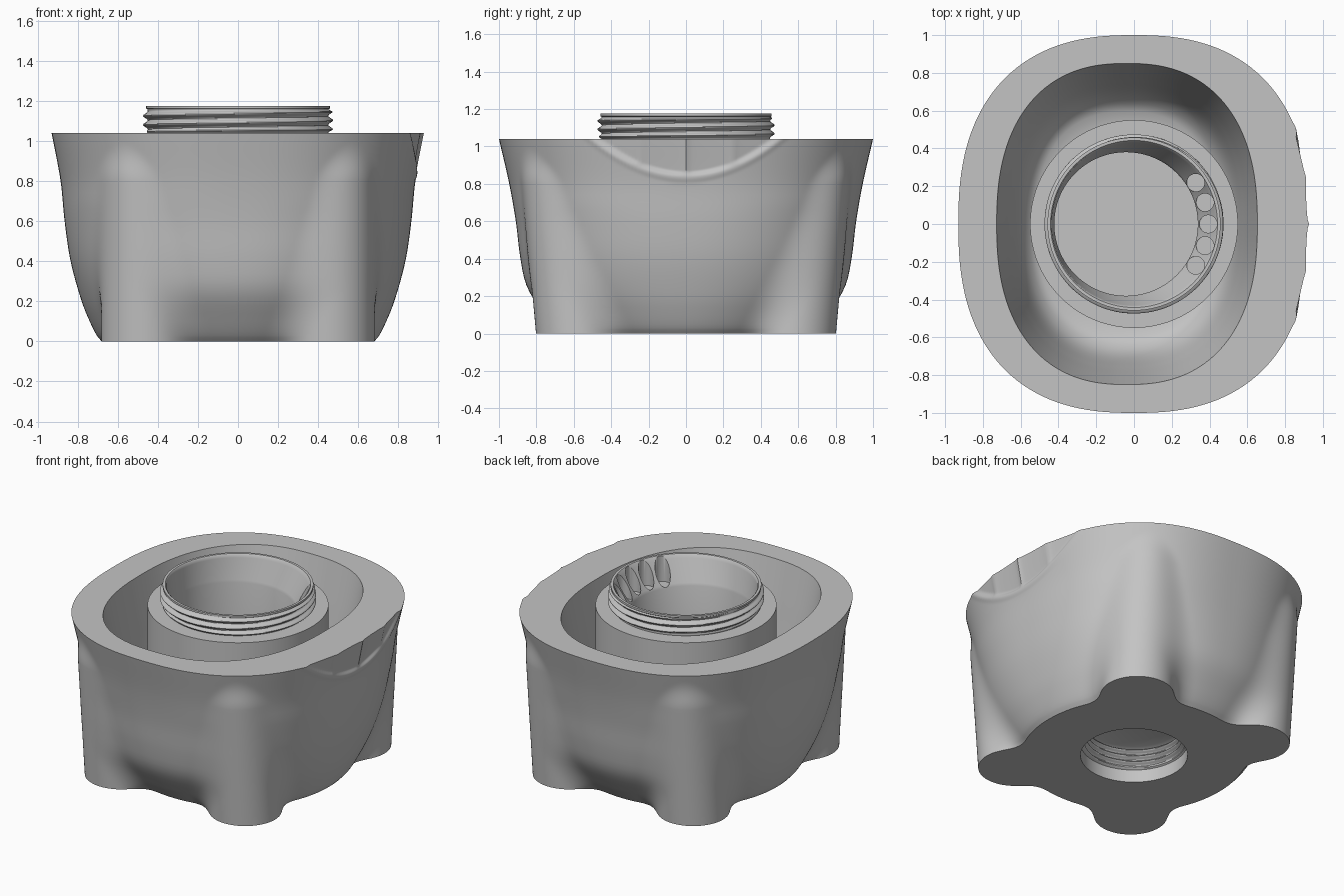
import bpy, bmesh, math

if "Cube" in bpy.data.objects:
    bpy.data.objects.remove(bpy.data.objects["Cube"], do_unlink=True)

SEG = 320
grey = bpy.data.materials.new("plain_grey")
grey.use_nodes = True
COLOR = (0.55, 0.55, 0.55, 1)
grey.diffuse_color = COLOR
grey.node_tree.nodes["Principled BSDF"].inputs["Base Color"].default_value = COLOR


def interp(table, z):
    """Smooth interpolation through a short list of (z, value)."""
    if z <= table[0][0]:
        return table[0][1]
    n = len(table)

    def slope(j):
        (za, va), (zb, vb) = table[max(j - 1, 0)], table[min(j + 1, n - 1)]
        return (vb - va) / (zb - za)
    for i in range(n - 1):
        (z0, v0), (z1, v1) = table[i], table[i + 1]
        if z <= z1:
            t, h = (z - z0) / (z1 - z0), z1 - z0
            a, b = slope(i) * h, slope(i + 1) * h
            return (v0 + a * t + (3 * (v1 - v0) - 2 * a - b) * t ** 2
                    + (a + b - 2 * (v1 - v0)) * t ** 3)
    return table[-1][1]


def smoothstep(v):
    v = max(0, min(1, v))
    return v * v * (3 - 2 * v)


def super_radius(t, a, b, n):
    return (abs(math.cos(t) / a) ** n + abs(math.sin(t) / b) ** n) ** (-1 / n)


def loft(name, rings):
    """Skin closed rings in order and cap both ends."""
    bm = bmesh.new()
    loops = [[bm.verts.new(ring(2 * math.pi * i / SEG)) for i in range(SEG)] for ring in rings]
    for lo, hi in zip(loops, loops[1:]):
        for i in range(SEG):
            j = (i + 1) % SEG
            bm.faces.new((lo[i], lo[j], hi[j], hi[i]))
    bm.faces.new(loops[0])
    bm.faces.new(loops[-1])
    bmesh.ops.recalc_face_normals(bm, faces=bm.faces)
    mesh = bpy.data.meshes.new(name)
    bm.to_mesh(mesh)
    bm.free()
    mesh.materials.append(grey)
    obj = bpy.data.objects.new(name, mesh)
    bpy.context.collection.objects.link(obj)
    return obj


def circle(r, z, cx=0.0):
    return lambda t: (cx + r * math.cos(t), r * math.sin(t), z)


def thread(r, depth, pitch, z, z0, z1):
    """Ring of a helical thread that fades out at z0 and z1."""
    fade = max(0, min(1, (z - z0) / 0.015, (z1 - z) / 0.015))

    def ring(t):
        u = z / pitch - t / (2 * math.pi)
        rr = r + depth * fade * (0.5 - 0.5 * math.cos(2 * math.pi * u))
        return rr * math.cos(t), rr * math.sin(t), z
    return ring


# Outer wall: rounded square bowl blended with four feet
HALF_X = [(0, .68), (.03, .705), (.1, .74), (.2, .78), (.4, .835), (.6, .865), (.8, .885), (1.04, .93)]
HALF_Y = [(0, .68), (.03, .71), (.1, .76), (.25, .85), (.4, .885), (.6, .91), (.8, .945), (1.04, 1)]
TOP = 1.04


def outer(z):
    a, b = interp(HALF_X, z), interp(HALF_Y, z)
    n = 2.05 + 0.4 * min(1, z / 0.7)
    fx, fy = 0.46, 0.58 + 0.09 * z
    fr = 0.222 - 0.03 * smoothstep((z - 0.8) / 0.24)
    k = 0.13 - 0.11 * smoothstep(z)

    def ring(t):
        c, s = abs(math.cos(t)), abs(math.sin(t))
        body = super_radius(t, a, b, n)
        # walk inwards until the blended body and foot surface is met
        r = 1.15
        for _ in range(40):
            d1, d2 = r - body, math.hypot(r * c - fx, r * s - fy) - fr
            h = max(0, k - abs(d1 - d2)) / k
            gap = min(d1, d2) - h * h * k / 4
            r -= gap
            if abs(gap) < 0.0003:
                break
        # scalloped grip panel under the rim on the +x side
        y = r * math.sin(t)
        if math.cos(t) > 0 and abs(y) < 0.54:
            over = z - (0.84 + 0.2 * (y / 0.5) ** 2)
            u = (y / 0.25) % 1
            cut = 0.003 + 0.013 * math.sqrt(max(0, 1 - (2 * u - 1) ** 2))
            r += 0.004 * smoothstep((over + 0.04) / 0.03) * smoothstep((0.02 - over) / 0.03)
            r -= cut * smoothstep(over / 0.03)
        return r * math.cos(t), r * math.sin(t), z
    return ring


# Moat wall: off-centre rounded bowl around the pillar
MOAT = [(.25, .7), (.3, .77), (.4, .83), (.6, .89), (.8, .94), (1.04, 1)]


def moat(z):
    s = interp(MOAT, z)

    def ring(t):
        r = super_radius(t, 0.69 * s, 0.85 * s, 2.4)
        return r * math.cos(t) - 0.037, r * math.sin(t), z
    return ring


rings = [circle(0.02, 0.23), circle(0.29, 0.23)]
rings += [thread(0.315, -0.025, 0.04, 0.22 - 0.004 * i, 0.09, 0.225) for i in range(33)]
rings += [circle(0.325, 0.085), circle(0.325, 0.0)]
heights = [0, .01, .02, .03, .05, .075] + [0.1 + 0.04 * i for i in range(18)]
heights += [0.8 + 0.006 * i for i in range(1, 41)]
rings += [outer(z) for z in heights]
rings += [moat(TOP - 0.79 * i / 24) for i in range(25)]
rings += [circle(0.5, 0.245), circle(0.02, 0.245)]
bowl = loft("bowl_with_feet", rings)

# Central pillar with threaded neck and eccentric bore
rings = [circle(0.02, 0.24), circle(0.55, 0.24), circle(0.55, 1.038), circle(0.45, 1.038)]
rings += [thread(0.45, 0.024, 0.045, 1.042 + 0.004 * i, 1.04, 1.16) for i in range(30)]
rings += [circle(0.458, 1.162), circle(0.458, 1.175), circle(0.442, 1.175)]
for i in range(11):
    f = i / 10
    rings.append(circle(0.436 - 0.056 * f, 1.168 - 0.17 * f, -0.042 * f))
rings += [circle(0.38, 0.3, -0.042), circle(0.02, 0.3, -0.042)]
pillar = loft("threaded_pillar", rings)

# Row of round pockets cut in the sloping side of the bore
for i in range(-2, 3):
    ang = 0.295 * i
    bpy.ops.mesh.primitive_cylinder_add(vertices=32, radius=0.047, depth=0.3,
                                        location=(0.393 * math.cos(ang), 0.393 * math.sin(ang), 1.15))
    cutter = bpy.context.object
    cutter.name = "pocket_cutter"
    mod = pillar.modifiers.new("pocket", 'BOOLEAN')
    mod.operation, mod.object, mod.solver = 'DIFFERENCE', cutter, 'EXACT'
    bpy.context.view_layer.objects.active = pillar
    bpy.ops.object.modifier_apply(modifier=mod.name)
    bpy.data.objects.remove(cutter, do_unlink=True)

for obj in (bowl, pillar):
    bpy.ops.object.select_all(action='DESELECT')
    obj.select_set(True)
    bpy.context.view_layer.objects.active = obj
    bpy.ops.object.shade_smooth_by_angle(angle=math.radians(40))
